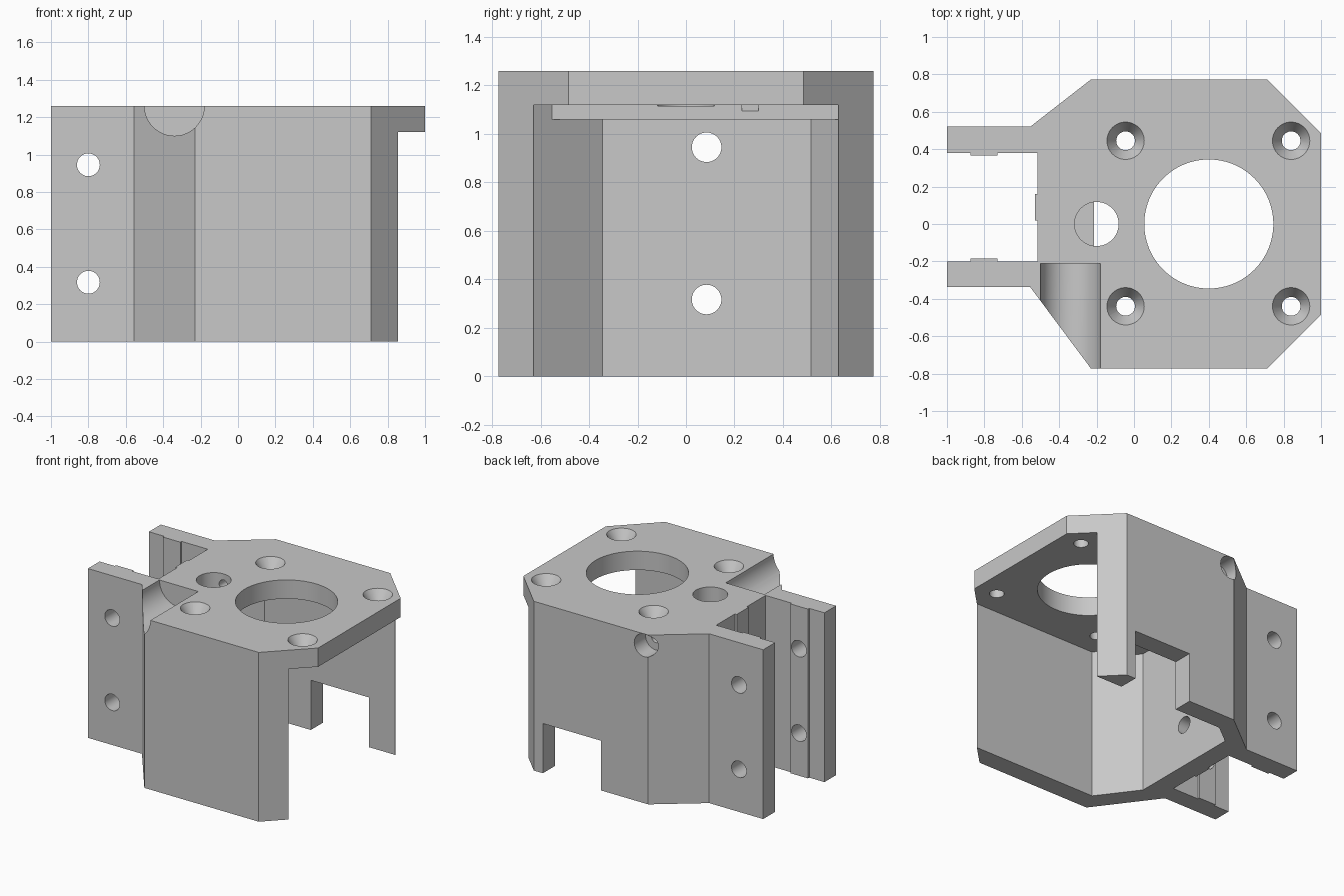
import bpy
import bmesh
import math
from mathutils import Matrix

cube = bpy.data.objects.get("Cube")
if cube:
    bpy.data.objects.remove(cube, do_unlink=True)

grey = bpy.data.materials.new("plain_grey")
grey.use_nodes = True
colour = (0.58, 0.58, 0.58, 1)
grey.diffuse_color = colour
grey.node_tree.nodes["Principled BSDF"].inputs["Base Color"].default_value = colour

TOP = 1.26        # overall height
CEILING = 1.12    # underside of the top plate
BACK = 0.773      # half depth of the housing


def add_object(name, bm):
    bmesh.ops.recalc_face_normals(bm, faces=bm.faces)
    mesh = bpy.data.meshes.new(name)
    bm.to_mesh(mesh)
    bm.free()
    obj = bpy.data.objects.new(name, mesh)
    bpy.context.collection.objects.link(obj)
    return obj


def prism(name, outline, z0, z1):
    """Extrude a plan outline between two heights."""
    bm = bmesh.new()
    face = bm.faces.new([bm.verts.new((x, y, z0)) for x, y in outline])
    ext = bmesh.ops.extrude_face_region(bm, geom=[face])
    verts = [v for v in ext["geom"] if isinstance(v, bmesh.types.BMVert)]
    bmesh.ops.translate(bm, verts=verts, vec=(0, 0, z1 - z0))
    return add_object(name, bm)


def rod(name, axis, centre, length, r, r2=None, sides=48):
    """Cylinder or cone along an axis, r at the low end and r2 at the high end."""
    turn = {"z": Matrix(), "x": Matrix.Rotation(math.pi / 2, 4, "Y"),
            "y": Matrix.Rotation(-math.pi / 2, 4, "X")}[axis]
    bm = bmesh.new()
    bmesh.ops.create_cone(bm, cap_ends=True, segments=sides, radius1=r,
                          radius2=r if r2 is None else r2, depth=length,
                          matrix=Matrix.Translation(centre) @ turn)
    return add_object(name, bm)


def cut(obj, cutter):
    cutter.hide_render = True
    mod = obj.modifiers.new("cut", "BOOLEAN")
    mod.operation = "DIFFERENCE"
    mod.solver = "EXACT"
    mod.object = cutter
    bpy.context.view_layer.objects.active = obj
    bpy.ops.object.modifier_apply(modifier=mod.name)
    bpy.data.objects.remove(cutter, do_unlink=True)


# Housing outline with two mounting wings and their raised strips
outline = [
    (-0.23, -BACK), (0.712, -BACK), (1, -0.485), (1, 0.485), (0.712, BACK),
    (-0.23, BACK), (-0.555, 0.52), (-1, 0.52), (-1, 0.38),
    (-0.875, 0.38), (-0.875, 0.365), (-0.73, 0.365), (-0.73, 0.38),
    (-0.515, 0.38), (-0.515, 0.16), (-0.53, 0.16), (-0.53, 0.02), (-0.515, 0.02),
    (-0.515, -0.2), (-0.73, -0.2), (-0.73, -0.185), (-0.875, -0.185),
    (-0.875, -0.2), (-1, -0.2), (-1, -0.337), (-0.555, -0.337),
]
body = prism("motor_bracket", outline, 0, TOP)

# Inner cavity, open at the bottom and right, with a thicker ledge at the rear
mouth = [(0.855, -0.628), (0.855, -1), (1.2, -1), (1.2, 1), (0.855, 1), (0.855, 0.628)]
cut(body, prism("cavity", [(-0.158, -0.628)] + mouth
                + [(-0.223, 0.628), (-0.37, 0.515), (-0.37, -0.345)], -0.1, 1.06))
cut(body, prism("cavity_top", [(-0.158, -0.628)] + mouth
                + [(-0.215, 0.628), (-0.215, -0.552)], 1.04, CEILING))

# Notch in the back wall, leaving a leg
cut(body, prism("notch", [(0.16, 0.5), (0.637, 0.5), (0.637, 1), (0.16, 1)], -0.1, 0.37))

# Large opening and blind hole in the top plate
cut(body, rod("opening", "z", (0.4, 0, 1.2), 0.4, 0.345, sides=96))
cut(body, rod("blind_hole", "z", (-0.2, 0, 1.315), 0.4, 0.118))

# Countersunk screw holes
for x in (-0.045, 0.84):
    for y in (-0.44, 0.445):
        cut(body, rod("screw_hole", "z", (x, y, 1.2), 0.4, 0.05))
        cut(body, rod("countersink", "z", (x, y, TOP - 0.04), 0.09, 0.047, 0.103))

# Half-round groove in the front of the top
cut(body, rod("groove", "y", (-0.34, -0.61, TOP), 0.8, 0.16))

# Cross bore with head recess and nut pocket
cut(body, rod("cross_bore", "y", (-0.2, 0.45, 1.18), 0.9, 0.035, sides=24))
cut(body, rod("head_recess", "y", (-0.2, 0.815, 1.175), 0.35, 0.085))
cut(body, rod("nut_pocket", "y", (-0.2, 0.265, 1.165), 0.07, 0.08, sides=6))

# Mounting holes through the wings and the rear wall
for z in (0.317, 0.945):
    cut(body, rod("wing_hole", "y", (-0.8, 0.1, z), 1.4, 0.061))
    cut(body, rod("rear_hole", "x", (-0.45, 0.085, z), 0.4, 0.061))

# Finish
body.data.materials.clear()
body.data.materials.append(grey)
for face in body.data.polygons:
    face.material_index = 0
bpy.ops.object.select_all(action="DESELECT")
body.select_set(True)
bpy.context.view_layer.objects.active = body
bpy.ops.object.shade_smooth_by_angle(angle=math.radians(25))
